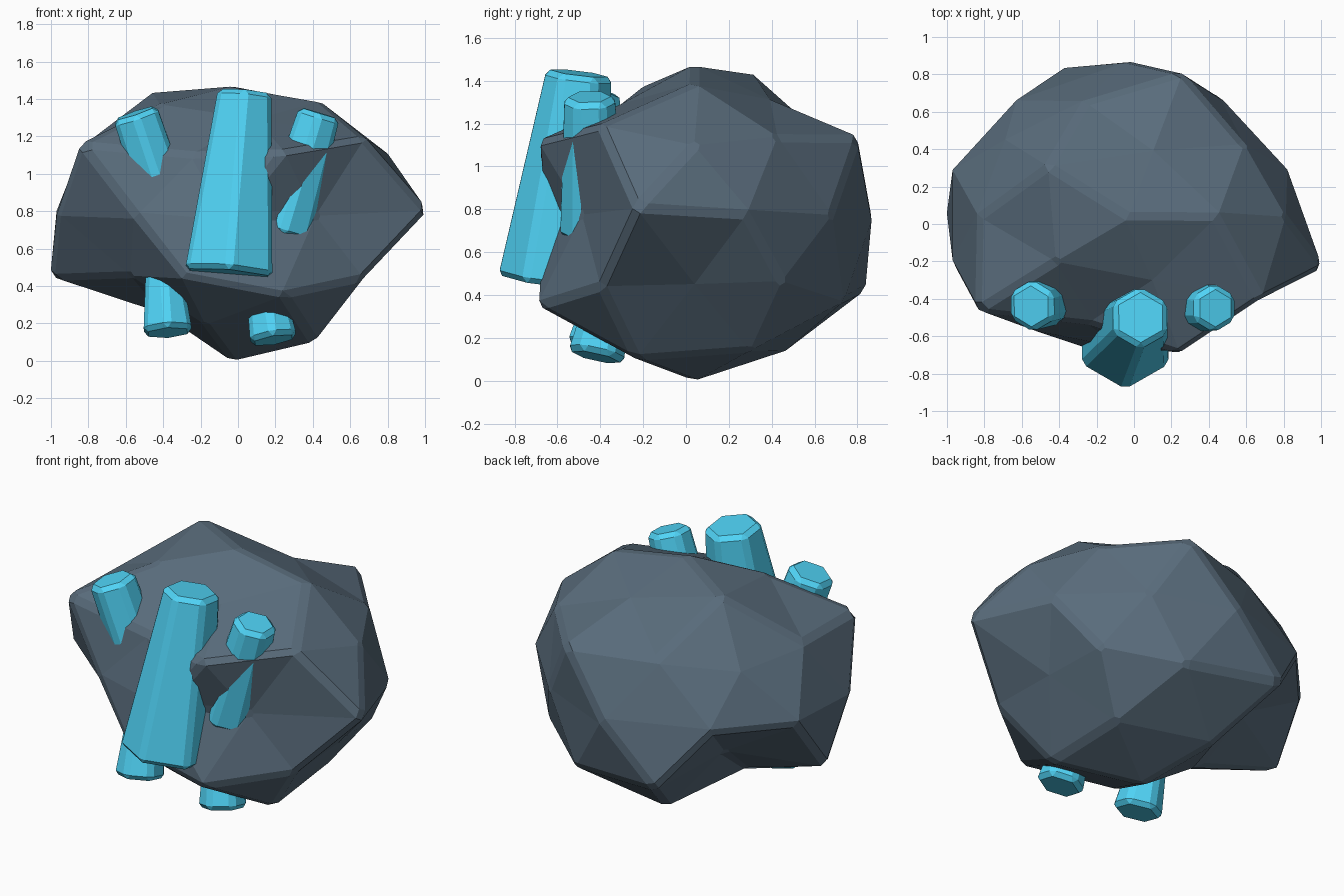
import bpy, bmesh, math
from mathutils import Vector

if "Cube" in bpy.data.objects:
    bpy.data.objects.remove(bpy.data.objects["Cube"])


def material(name, color):
    m = bpy.data.materials.new(name)
    m.diffuse_color = color
    m.use_nodes = True
    m.node_tree.nodes["Principled BSDF"].inputs["Base Color"].default_value = m.diffuse_color
    return m


def add_object(name, bm, mat, bevel, angle):
    bmesh.ops.recalc_face_normals(bm, faces=bm.faces)
    me = bpy.data.meshes.new(name)
    bm.to_mesh(me)
    bm.free()
    me.materials.append(mat)
    ob = bpy.data.objects.new(name, me)
    bpy.context.collection.objects.link(ob)
    mod = ob.modifiers.new("bevel", 'BEVEL')
    mod.width = bevel
    mod.segments = 1
    mod.limit_method = 'ANGLE'
    mod.angle_limit = math.radians(angle)
    return ob


stone = material("slate", (0.10, 0.15, 0.20, 1))
cyan = material("cyan_crystal", (0.08, 0.66, 0.93, 1))

# Boulder: icosphere pushed in and out ring by ring
# each ring: height on unit sphere, first azimuth, radius factors going round
RINGS = [
    (1.0, 0, [0.91]),
    (0.851, 0, [0.94, 0.82, 1.01, 0.91, 0.79]),
    (0.526, 36, [0.90, 0.88, 0.94, 0.82, 1.03]),
    (0.447, 0, [0.94, 1.05, 0.91, 1.12, 1.0]),
    (0.0, 18, [0.91, 0.88, 0.97, 0.96, 0.99, 0.99, 0.88, 0.82, 0.755, 1.10]),
    (-0.447, 36, [0.90, 1.07, 1.09, 0.95, 0.97]),
    (-0.526, 0, [0.80, 1.0, 0.67, 0.79, 1.05]),
    (-0.851, 36, [0.97, 0.98, 0.77, 0.89, 1.03]),
    (-1.0, 0, [1.01]),
]
# sideways shifts of single corners: (ring, index) -> offset
NUDGES = {
    (1, 0): (-0.02, 0, 0.0),
    (4, 1): (-0.03, 0.03, 0),
    (4, 3): (-0.05, -0.04, 0),
    (4, 9): (0, 0.02, 0.03),
    (5, 1): (-0.05, 0.02, 0.02),
    (5, 2): (0, 0.02, 0.04),
}
CENTRE = Vector((-0.03, 0.04, 0.775))
SCALE = (1.0, 0.86, 0.77)

bm = bmesh.new()
bmesh.ops.create_icosphere(bm, subdivisions=2, radius=1)
for v in bm.verts:
    d = v.co.normalized()
    ring = min(range(len(RINGS)), key=lambda i: abs(RINGS[i][0] - d.z))
    _, start, factors = RINGS[ring]
    n = len(factors)
    azimuth = math.degrees(math.atan2(d.y, d.x))
    i = round((azimuth - start) / (360 / n)) % n
    v.co = CENTRE + factors[i] * Vector([a * s for a, s in zip(d, SCALE)])
    v.co += Vector(NUDGES.get((ring, i), (0, 0, 0)))
add_object("boulder", bm, stone, 0.028, 30)


# Crystals: tapered six-sided prisms, wide at the base
def crystal(name, base, tip, r_base, r_tip):
    base, tip = Vector(base), Vector(tip)
    turn = Vector((0, 0, 1)).rotation_difference(tip - base)
    bm = bmesh.new()
    rings = []
    for centre, r in ((base, r_base), (tip, r_tip)):
        ring = []
        for i in range(6):
            a = math.radians(90 + 60 * i)
            ring.append(bm.verts.new(
                centre + turn @ Vector((r * math.cos(a), r * math.sin(a), 0))))
        rings.append(ring)
    for i in range(6):
        j = (i + 1) % 6
        bm.faces.new((rings[0][i], rings[0][j], rings[1][j], rings[1][i]))
    bm.faces.new(rings[0])
    bm.faces.new(rings[1])
    add_object(name, bm, cyan, 0.026, 30)


crystal("main_crystal", (-0.05, -0.62, 0.46), (0.035, -0.50, 1.435), 0.27, 0.165)
crystal("right_crystal", (0.24, -0.435, 0.68), (0.435, -0.45, 1.325), 0.165, 0.13)
crystal("left_crystal", (-0.39, -0.39, 0.85), (-0.55, -0.44, 1.325), 0.15, 0.14)
crystal("lower_left_crystal", (-0.375, -0.42, 0.15), (-0.41, -0.30, 0.65), 0.15, 0.09)
crystal("lower_right_crystal", (0.19, -0.42, 0.11), (0.10, -0.30, 0.65), 0.145, 0.09)
